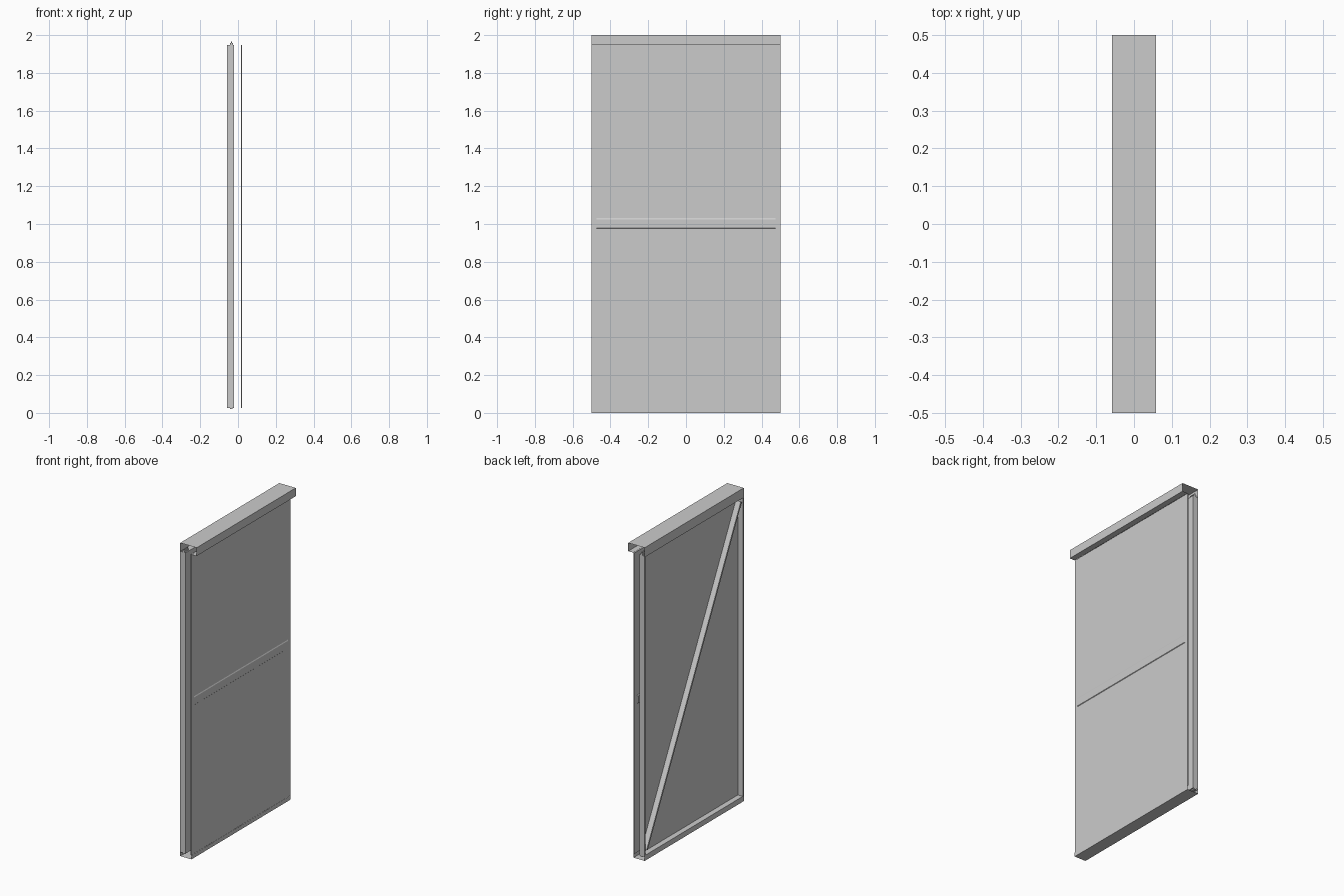
import bpy
from mathutils import Matrix, Vector
import math

if "Cube" in bpy.data.objects:
    bpy.data.objects.remove(bpy.data.objects["Cube"])


def mesh(name, verts, faces):
    me = bpy.data.meshes.new(name)
    me.from_pydata(verts, [], faces)
    me.update()
    ob = bpy.data.objects.new(name, me)
    bpy.context.collection.objects.link(ob)
    return ob


def strip(name, profile, y0=-0.5, y1=0.5):
    """Folded sheet: an open x/z profile run along y."""
    n = len(profile)
    verts = [(x, y, z) for y in (y0, y1) for x, z in profile]
    return mesh(name, verts, [(i, i + 1, n + i + 1, n + i) for i in range(n - 1)])


def stile(name, profile, z0, z1):
    """Folded sheet: an open x/y profile run up z."""
    n = len(profile)
    verts = [(x, y, z) for z in (z0, z1) for x, y in profile]
    return mesh(name, verts, [(i, i + 1, n + i + 1, n + i) for i in range(n - 1)])


def box(name, lo, hi):
    v = [(x, y, z) for x in (lo[0], hi[0]) for y in (lo[1], hi[1]) for z in (lo[2], hi[2])]
    return mesh(name, v, [(0, 1, 3, 2), (4, 6, 7, 5), (0, 4, 5, 1),
                          (2, 3, 7, 6), (0, 2, 6, 4), (1, 5, 7, 3)])


BACK, MID, FRONT, CAP = -0.058, -0.02, 0.021, 0.058
LOW, TOP = 0.026, 1.947

# Folded head cap and floor channel, both open at the ends
strip("head_cap", [(BACK, TOP), (BACK, 2), (CAP, 2), (CAP, TOP), (FRONT, TOP)])
strip("floor_channel", [(BACK, LOW), (BACK, 0), (FRONT, 0), (FRONT, LOW)])

# Front leaf with a shallow raised mid rail
box("front_leaf", (0.015, -0.5, LOW), (0.02, 0.5, TOP))
strip("mid_rail_front", [(0.02, 1.031), (0.023, 1.025), (0.023, 0.978), (0.02, 0.975)], -0.475, 0.475)
strip("mid_rail_back", [(0.015, 1.029), (0.007, 1.025), (0.007, 0.98), (0.015, 0.976)], -0.475, 0.475)

# Back leaf: sheet with a frame standing behind it
box("back_leaf", (MID - 0.003, -0.5, LOW), (MID, 0.5, TOP))
for side, s in (("left", -1), ("right", 1)):
    stile(side + "_stile", [(BACK, s * 0.49), (BACK, s * 0.5), (MID, s * 0.5),
                            (MID - 0.003, s * 0.49), (BACK, s * 0.49)], LOW, TOP)
    # Top guide pins and bottom guide pads
    box(side + "_top_guide_stem", (-0.038, s * 0.48 - 0.02, 1.93), (-0.032, s * 0.48 + 0.02, 1.965))
    box(side + "_top_guide_head", (-0.043, s * 0.48 - 0.02, 1.944), (-0.027, s * 0.48 + 0.02, 1.957))
    box(side + "_bottom_guide", (-0.042, s * 0.48 - 0.02, 0.02), (-0.028, s * 0.48 + 0.02, LOW))
for label, z, d in (("bottom", LOW, 0.008), ("top", TOP, -0.008)):
    strip(label + "_rail", [(BACK, z + d), (BACK, z), (MID, z), (MID - 0.003, z + d), (BACK, z + d)],
          -0.49, 0.49)

# Diagonal brace from the lower right to the upper left corner
a, b = Vector((0, 0.475, 0.06)), Vector((0, -0.475, 1.92))
half = (b - a).length / 2
brace = box("diagonal_brace", (BACK, -0.006, -half), (MID - 0.003, 0.006, half))
d = b - a
brace.data.transform(Matrix.Translation((a + b) / 2) @ Matrix.Rotation(math.atan2(-d.y, d.z), 4, 'X'))
